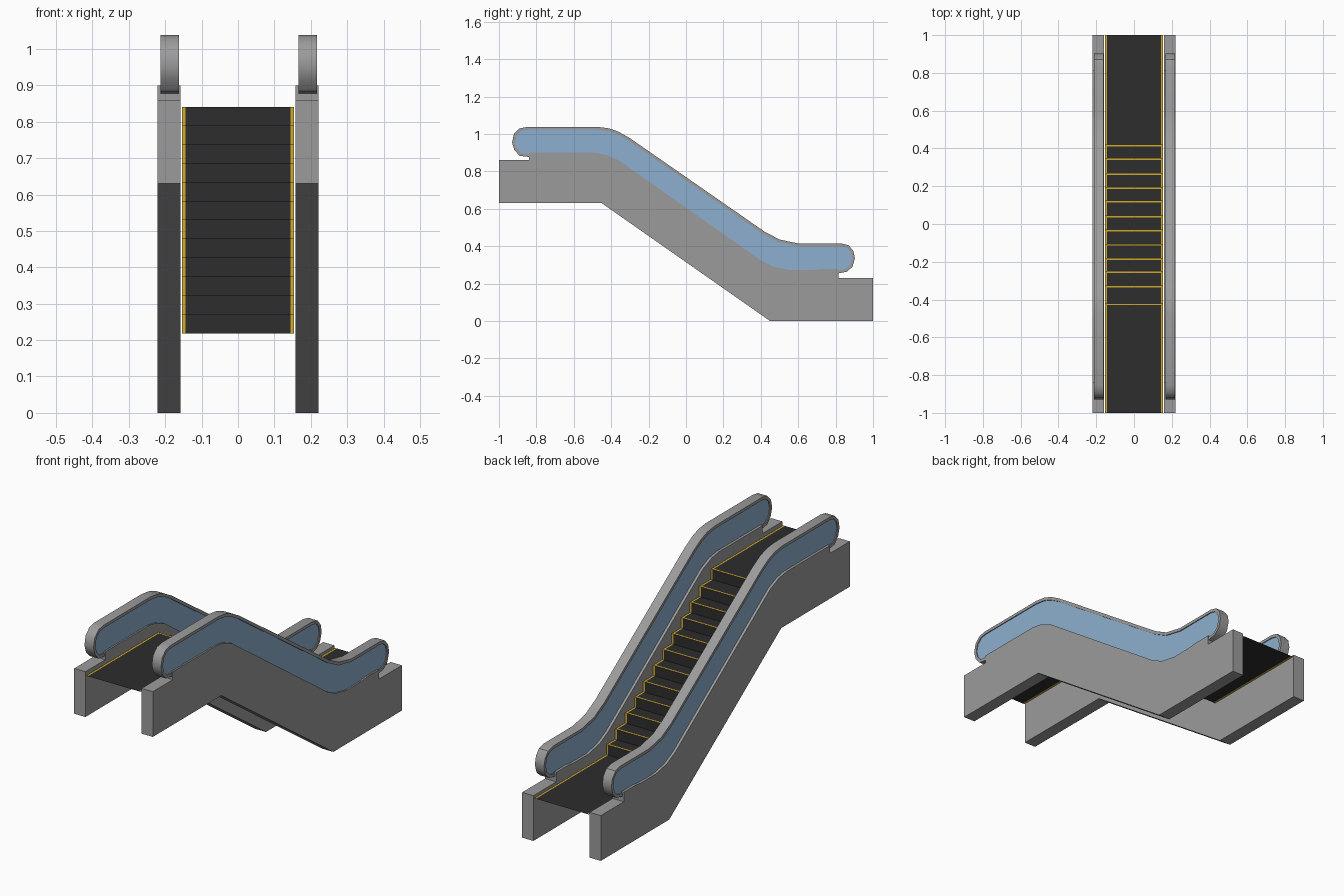
import bpy, bmesh, math
from mathutils import Vector

if "Cube" in bpy.data.objects:
    bpy.data.objects.remove(bpy.data.objects["Cube"])


def material(name, rgb):
    m = bpy.data.materials.new(name)
    m.diffuse_color = (*rgb, 1)
    m.use_nodes = True
    m.node_tree.nodes["Principled BSDF"].inputs["Base Color"].default_value = m.diffuse_color
    return m


GREY = material("metal grey", (0.33, 0.33, 0.33))
BLUE = material("glass blue", (0.27, 0.43, 0.62))
DARK = material("tread charcoal", (0.026, 0.026, 0.026))
YELLOW = material("safety yellow", (0.62, 0.40, 0.03))


def finish(name, bm, mats, smooth=None, recalc=True):
    if recalc:
        bmesh.ops.recalc_face_normals(bm, faces=bm.faces)
    me = bpy.data.meshes.new(name)
    bm.to_mesh(me)
    bm.free()
    ob = bpy.data.objects.new(name, me)
    bpy.context.collection.objects.link(ob)
    for m in mats:
        me.materials.append(m)
    if smooth:
        bpy.context.view_layer.objects.active = ob
        ob.select_set(True)
        bpy.ops.object.shade_smooth_by_angle(angle=math.radians(smooth))
        ob.select_set(False)
    return ob


def extrude_profile(name, pts, x0, x1, mat):
    """Solid from a closed (y, z) outline between two x planes."""
    bm = bmesh.new()
    f = bm.faces.new([bm.verts.new((x0, y, z)) for y, z in pts])
    r = bmesh.ops.extrude_face_region(bm, geom=[f])
    moved = [g for g in r["geom"] if isinstance(g, bmesh.types.BMVert)]
    bmesh.ops.translate(bm, verts=moved, vec=(x1 - x0, 0, 0))
    bmesh.ops.triangulate(bm, faces=[g for g in bm.faces if len(g.verts) > 4])
    return finish(name, bm, [mat])


def offset_path(pts, d):
    """Mitred offset of an open path to its right-hand side."""
    P = [Vector(p) for p in pts]
    out = []
    for i, p in enumerate(P):
        a = (p - P[i - 1]).normalized() if i else (P[1] - p).normalized()
        b = (P[i + 1] - p).normalized() if i < len(P) - 1 else a
        na, nb = Vector((a.y, -a.x)), Vector((b.y, -b.x))
        n = (na + nb).normalized()
        out.append(p + n * d / n.dot(na))
    return out


def band(name, outer, inner, x0, x1, mat):
    """Ribbon solid between two matching paths."""
    bm = bmesh.new()
    rings = [[bm.verts.new((x, p[0], p[1])) for x, p in
              ((x0, o), (x1, o), (x1, i), (x0, i))] for o, i in zip(outer, inner)]
    for r, s in zip(rings, rings[1:]):
        for k in range(4):
            bm.faces.new((r[k], r[k - 1], s[k - 1], s[k]))
    bm.faces.new(rings[0])
    bm.faces.new(rings[-1][::-1])
    return finish(name, bm, [mat], 35)


# profiles in (y, z), high landing at -y
skirt_top = [(-0.84, 0.90), (-0.49, 0.90), (-0.43, 0.89), (-0.36, 0.86), (0.40, 0.325),
             (0.47, 0.29), (0.56, 0.272), (0.68, 0.273), (0.72, 0.278), (0.815, 0.278)]
skirt = [(-1, 0.86)] + [(-0.84, 0.86)] + skirt_top + [
    (0.815, 0.23), (1, 0.23), (1, 0), (0.45, 0), (-0.45, 0.63), (-1, 0.63)]
rail = [(-0.84, 0.877), (-0.89, 0.884), (-0.918, 0.915), (-0.93, 0.955), (-0.92, 1.0),
        (-0.89, 1.03), (-0.85, 1.038), (-0.47, 1.038), (-0.41, 1.03), (-0.36, 1.012),
        (-0.30, 0.978), (0.42, 0.478), (0.50, 0.436), (0.60, 0.415), (0.83, 0.415),
        (0.87, 0.405), (0.895, 0.375), (0.903, 0.335), (0.89, 0.29), (0.86, 0.264),
        (0.815, 0.255)]
inner = offset_path(rail, 0.015)
glass = [tuple(p) for p in inner[1:-1]] + [(y, z - 0.008) for y, z in reversed(skirt_top)]

# balustrades: solid skirt, glass panel and wrapped handrail
for side, s, c in (("left", -1, -0.187), ("right", 1, 0.192)):
    extrude_profile(side + "_skirt", skirt, s * 0.158, s * 0.221, GREY)
    extrude_profile(side + "_glass", glass, c - 0.021, c + 0.021, BLUE)
    band(side + "_handrail", rail, inner, c - 0.0255, c + 0.0255, GREY)

# stair sheet: landings, treads and risers, with yellow sides and nosings
noses = [0.42, 0.35, 0.27, 0.195, 0.125, 0.045, -0.03, -0.105, -0.18, -0.25, -0.325, -0.42]
low, high = 0.218, 0.841
rise = (high - low) / len(noses)
path, nosing = [(1, low)], set()
for i, y in enumerate(noses):
    path += [(y, low + rise * i), (y, low + rise * (i + 1))]
    nosing.add(len(path) - 1)
    path.append((y - 0.01, low + rise * (i + 1)))
path.append((-1, high))
bm = bmesh.new()
rows = [[bm.verts.new((x, y, z)) for x in (-0.154, -0.144, 0.144, 0.154)] for y, z in path]
for i, (a, b) in enumerate(zip(rows, rows[1:])):
    for k in range(3):
        f = bm.faces.new((a[k + 1], a[k], b[k], b[k + 1]))
        f.normal_update()
        f.material_index = 1 if k != 1 or i in nosing else 0
bmesh.ops.reverse_faces(bm, faces=[f for f in bm.faces if f.normal.z < -0.5 or f.normal.y < -0.5])
finish("steps", bm, [DARK, YELLOW], recalc=False)
